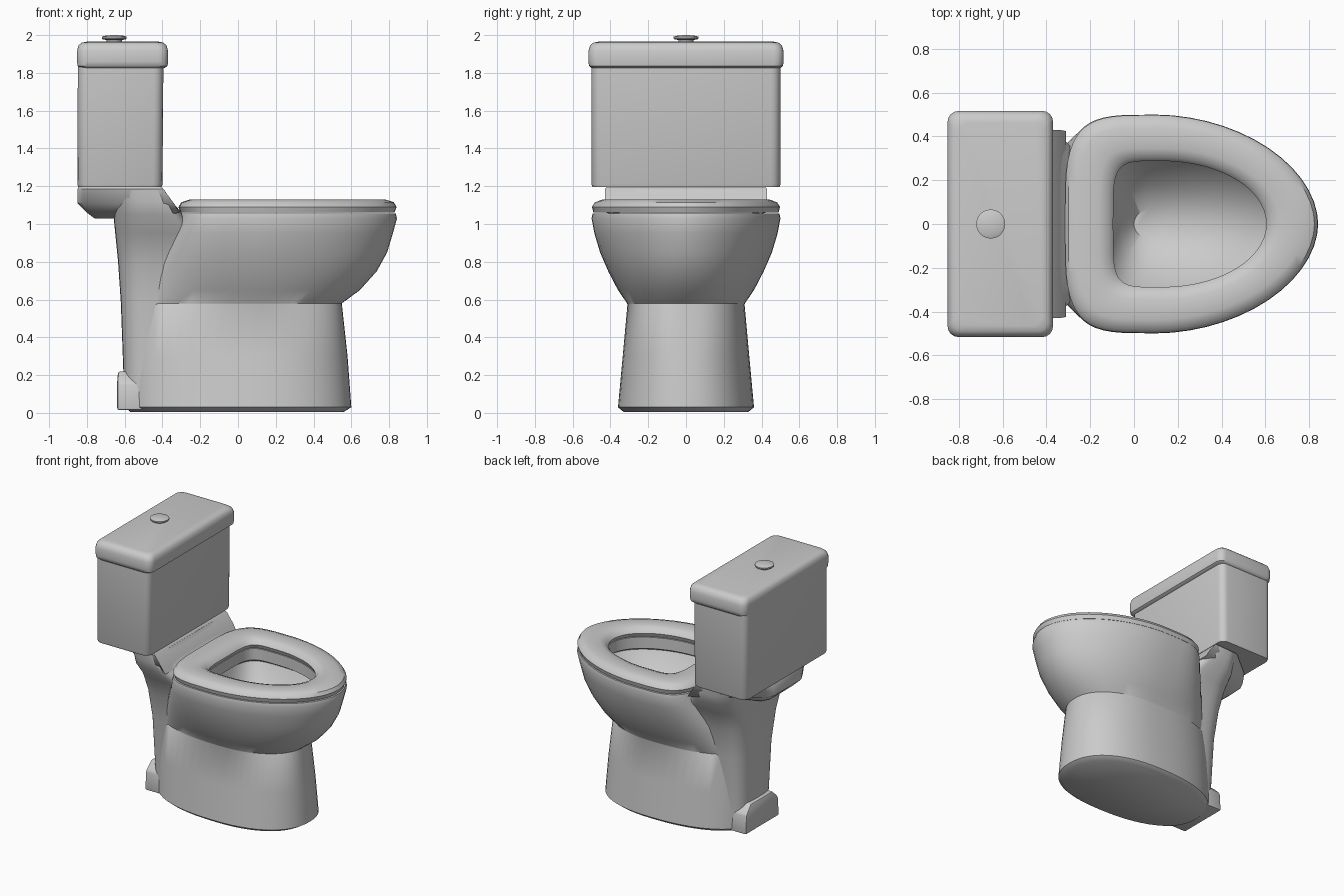
import bpy, bmesh
from math import sin, cos, pi, radians

N = 56


def egg(z, xb, xf, hw, xc, nb=4.0, nf=2.0):
    """Egg outline: blunt rear half, rounder front half, widest at xc."""
    pts = []
    for i in range(N):
        t = 2 * pi * i / N
        c, s = cos(t), sin(t)
        n = nf if c > 0 else nb
        a = xf - xc if c > 0 else xc - xb
        sx = 1 if c > 0 else -1
        sy = 1 if s > 0 else -1
        pts.append((xc + a * sx * abs(c) ** (2 / n), hw * sy * abs(s) ** (2 / n), z))
    return pts


def plan(z, half):
    """Mirrored polygon outline from its +y half (front to back)."""
    return [(x, y, z) for x, y in half] + [(x, -y, z) for x, y in reversed(half)]


def smooth(ob, angle=40):
    bpy.ops.object.select_all(action='DESELECT')
    bpy.context.view_layer.objects.active = ob
    ob.select_set(True)
    bpy.ops.object.shade_smooth_by_angle(angle=radians(angle))


def loft(name, rings, closed=False, bevel=0.0, segments=3):
    bm = bmesh.new()
    vs = [[bm.verts.new(p) for p in r] for r in rings]
    n = len(rings[0])
    pairs = list(zip(vs, vs[1:])) + ([(vs[-1], vs[0])] if closed else [])
    for a, b in pairs:
        for i in range(n):
            j = (i + 1) % n
            bm.faces.new((a[i], a[j], b[j], b[i]))
    if not closed:
        bm.faces.new(vs[0][::-1])
        bm.faces.new(vs[-1])
    bmesh.ops.recalc_face_normals(bm, faces=bm.faces)
    if bevel:
        bmesh.ops.bevel(bm, geom=bm.edges[:], offset=bevel, segments=segments,
                        profile=0.5, affect='EDGES')
    me = bpy.data.meshes.new(name)
    bm.to_mesh(me)
    bm.free()
    ob = bpy.data.objects.new(name, me)
    bpy.context.collection.objects.link(ob)
    smooth(ob)
    return ob


def rect(z, x0, x1, hw):
    return plan(z, [(x1, hw), (x0, hw)])


def rounded(z, x0, x1, hw, r=0.05):
    half = [(x1 - r + r * cos(a), hw - r + r * sin(a)) for a in (0, pi / 8, pi / 4, 3 * pi / 8, pi / 2)]
    half += [(x0 + r + r * cos(a), hw - r + r * sin(a)) for a in (pi / 2, 5 * pi / 8, 3 * pi / 4, 7 * pi / 8, pi)]
    return plan(z, half)


# Pedestal, outer bowl, rim and hollow interior in one loft
loft("bowl", [
    egg(0.005, -0.57, 0.56, 0.33, 0.05, 2.3, 2.3),
    egg(0.03, -0.60, 0.60, 0.36, 0.05, 2.3, 2.3),
    egg(0.30, -0.61, 0.58, 0.335, 0.05, 2.3, 2.3),
    egg(0.575, -0.62, 0.55, 0.31, 0.05, 2.3, 2.3),
    egg(0.58, -0.60, 0.55, 0.312, 0.06, 2.3, 2.2),
    egg(0.65, -0.54, 0.645, 0.36, 0.07, 2.4, 2.1),
    egg(0.75, -0.48, 0.735, 0.412, 0.08, 2.6, 2.0),
    egg(0.85, -0.42, 0.79, 0.455, 0.09, 3.0, 1.95),
    egg(0.95, -0.36, 0.82, 0.485, 0.10, 3.5, 1.9),
    egg(1.03, -0.32, 0.842, 0.50, 0.10, 4.0, 1.9),
    egg(1.055, -0.315, 0.835, 0.495, 0.10, 4.0, 1.9),
    egg(1.055, -0.11, 0.62, 0.30, 0.13, 5.0, 2.0),
    egg(0.97, -0.11, 0.62, 0.30, 0.13, 5.0, 2.0),
    egg(0.95, -0.14, 0.65, 0.33, 0.13, 4.0, 2.0),
    egg(0.85, -0.11, 0.57, 0.28, 0.11, 3.0, 2.0),
    egg(0.74, -0.06, 0.38, 0.18, 0.08, 2.3, 2.0),
    egg(0.66, 0.0, 0.16, 0.07, 0.08, 2.0, 2.0),
])

# Seat ring with rounded cross-section
loft("seat", [
    egg(1.06, -0.305, 0.828, 0.490, 0.10, 4.0, 1.9),
    egg(1.09, -0.315, 0.84, 0.498, 0.10, 4.0, 1.9),
    egg(1.115, -0.300, 0.825, 0.482, 0.10, 4.0, 1.9),
    egg(1.13, -0.255, 0.78, 0.44, 0.10, 4.2, 1.9),
    egg(1.13, -0.16, 0.67, 0.345, 0.12, 4.8, 2.0),
    egg(1.115, -0.115, 0.625, 0.305, 0.13, 5.0, 2.0),
    egg(1.09, -0.095, 0.605, 0.288, 0.13, 5.0, 2.0),
    egg(1.06, -0.11, 0.62, 0.30, 0.13, 5.0, 2.0),
], closed=True)

# Rear column that carries the tank
loft("rear_column", [
    egg(0.03, -0.60, -0.20, 0.20, -0.40, 3.5, 3.5),
    egg(0.58, -0.62, -0.15, 0.235, -0.38, 3.5, 3.5),
    egg(0.80, -0.635, -0.17, 0.28, -0.38, 3.5, 3.5),
    egg(0.95, -0.65, -0.20, 0.34, -0.38, 3.5, 4.0),
    egg(1.05, -0.66, -0.29, 0.41, -0.42, 3.5, 5.0),
    egg(1.12, -0.66, -0.35, 0.425, -0.45, 3.5, 6.0),
    egg(1.18, -0.66, -0.39, 0.43, -0.48, 3.5, 6.0),
])

# Tank shelf with sloping front and tapering back
loft("tank_shelf", [
    plan(1.03, [(-0.45, 0.22), (-0.60, 0.20), (-0.73, 0.15), (-0.76, 0.10)]),
    plan(1.06, [(-0.31, 0.425), (-0.50, 0.32), (-0.77, 0.19), (-0.80, 0.13)]),
    plan(1.11, [(-0.34, 0.43), (-0.56, 0.40), (-0.82, 0.22), (-0.85, 0.16)]),
    plan(1.185, [(-0.395, 0.43), (-0.60, 0.42), (-0.82, 0.24), (-0.85, 0.18)]),
    plan(1.205, [(-0.42, 0.41), (-0.60, 0.40), (-0.81, 0.23), (-0.84, 0.17)]),
])

# Waste outlet block at the foot of the back
loft("rear_outlet", [rect(0.015, -0.64, -0.45, 0.20), rect(0.16, -0.64, -0.45, 0.19),
                     rect(0.22, -0.635, -0.45, 0.13)], bevel=0.012, segments=2)

# Tank body
loft("tank", [
    rounded(1.195, -0.845, -0.405, 0.495),
    rounded(1.21, -0.85, -0.40, 0.50),
    rounded(1.84, -0.848, -0.395, 0.50),
])

# Tank lid with rounded edges
loft("tank_lid", [
    rounded(1.825, -0.835, -0.39, 0.50),
    rounded(1.837, -0.85, -0.373, 0.513),
    rounded(1.86, -0.852, -0.37, 0.517),
    rounded(1.915, -0.852, -0.37, 0.517),
    rounded(1.945, -0.845, -0.378, 0.508),
    rounded(1.96, -0.828, -0.395, 0.49),
    rounded(1.965, -0.80, -0.42, 0.465),
])


# Flush button
def disc(z, r):
    return egg(z, -0.655 - r, -0.655 + r, r, -0.655, 2.0, 2.0)


loft("flush_button", [disc(1.955, 0.04), disc(1.975, 0.04), disc(1.976, 0.06), disc(1.982, 0.066),
                      disc(1.991, 0.066), disc(1.996, 0.055), disc(2.0, 0.015)])
